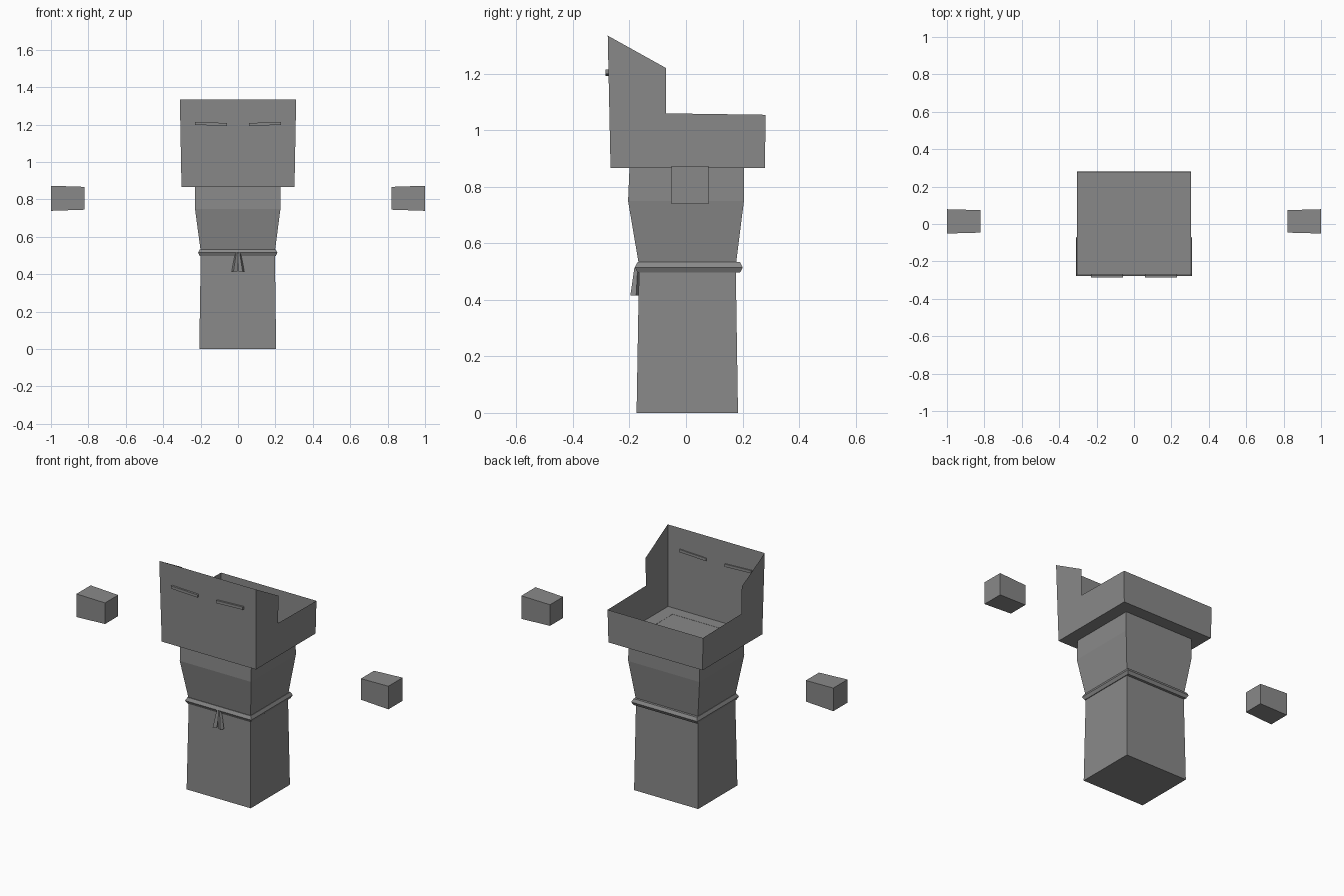
import bpy, bmesh, math
from mathutils import Vector

if "Cube" in bpy.data.objects:
    bpy.data.objects.remove(bpy.data.objects["Cube"])

grey = bpy.data.materials.new("mid grey")
grey.diffuse_color = (0.25, 0.25, 0.25, 1)
grey.use_nodes = True
grey.node_tree.nodes["Principled BSDF"].inputs["Base Color"].default_value = grey.diffuse_color


def make(name, verts, faces):
    mesh = bpy.data.meshes.new(name)
    mesh.from_pydata(verts, [], faces)
    bm = bmesh.new()
    bm.from_mesh(mesh)
    bmesh.ops.recalc_face_normals(bm, faces=bm.faces)
    bm.to_mesh(mesh)
    bm.free()
    mesh.materials.append(grey)
    obj = bpy.data.objects.new(name, mesh)
    bpy.context.collection.objects.link(obj)
    return obj


def loft(name, rings, cap_start=True, cap_end=True, closed=False):
    """Skin a list of equal-length rings of points."""
    n, m = len(rings[0]), len(rings)
    verts = [p for r in rings for p in r]
    faces = []
    for i in range(m if closed else m - 1):
        a, b = i * n, ((i + 1) % m) * n
        faces += [(a + k, a + (k + 1) % n, b + (k + 1) % n, b + k) for k in range(n)]
    if not closed:
        if cap_start:
            faces.append(tuple(range(n)))
        if cap_end:
            faces.append(tuple(range((m - 1) * n, m * n)))
    return make(name, verts, faces)


def rect(x0, x1, y0, y1, z):
    return [(x0, y0, z), (x1, y0, z), (x1, y1, z), (x0, y1, z)]


# Robed body: tapered sections from hem to neck (the head floor closes the top)
loft("body", [rect(-0.207, 0.204, -0.175, 0.184, 0),
              rect(-0.199, 0.197, -0.166, 0.176, 0.52),
              rect(-0.230, 0.227, -0.205, 0.205, 0.75),
              rect(-0.229, 0.226, -0.200, 0.205, 0.867)], cap_end=False)

# Open head shell: thin stepped side walls, tall front, low back and a floor
profile = [(-0.267, 0.866), (0.279, 0.866), (0.282, 1.055), (-0.07, 1.06),
           (-0.07, 1.22), (-0.277, 1.335)]


def side(s):
    return [(s * (0.302 + 0.019 * (z - 0.866)), y, z) for y, z in profile]


make("head_shell", side(-1) + side(1),
     [tuple(range(6)), tuple(range(11, 5, -1)),
      (0, 1, 7, 6), (1, 2, 8, 7), (5, 0, 6, 11)])

# Slit eyes, tilted up at the outer ends, passing through the front wall
for s, label in ((-1, "left"), (1, "right")):
    rings = []
    for x, z in ((0.06, 1.200), (0.23, 1.207)):
        rings.append([(s * x, -0.285, z - 0.008), (s * x, -0.268, z - 0.008),
                      (s * x, -0.268, z + 0.008), (s * x, -0.285, z + 0.008)])
    loft(label + "_eye", rings)

# Rope belt: hexagonal section swept round a rectangle with mitred corners
rings = []
for sx, sy in ((-1, -1), (1, -1), (1, 1), (-1, 1)):
    ring = []
    for k in range(6):
        a = math.radians(60 * k)
        r = 0.019 * math.cos(a)
        ring.append((-0.001 + sx * (0.193 + r), 0.010 + sy * (0.172 + r),
                     0.515 + 0.021 * math.sin(a)))
    rings.append(ring)
loft("rope_belt", rings, closed=True)

# Two tapered rope ends hanging from the belt
for s, label in ((-1, "left"), (1, "right")):
    rings = []
    for c, r in ((Vector((s * 0.006, -0.174, 0.515)), 0.009),
                 (Vector((s * 0.019, -0.182, 0.415)), 0.016)):
        rings.append([c + Vector((r * math.cos(t), r * math.sin(t), 0))
                      for t in (math.radians(20 * s + 90 * k) for k in range(4))])
    loft(label + "_rope_end", rings)

# Floating block hands, a little larger at the outer end
for s, label in ((-1, "left"), (1, "right")):
    rings = []
    for x, hy, hz in ((0.82, 0.060, 0.061), (1.0, 0.065, 0.067)):
        rings.append([(s * x, 0.014 + a * hy, 0.806 + b * hz)
                      for a, b in ((-1, -1), (1, -1), (1, 1), (-1, 1))])
    loft(label + "_hand", rings)
